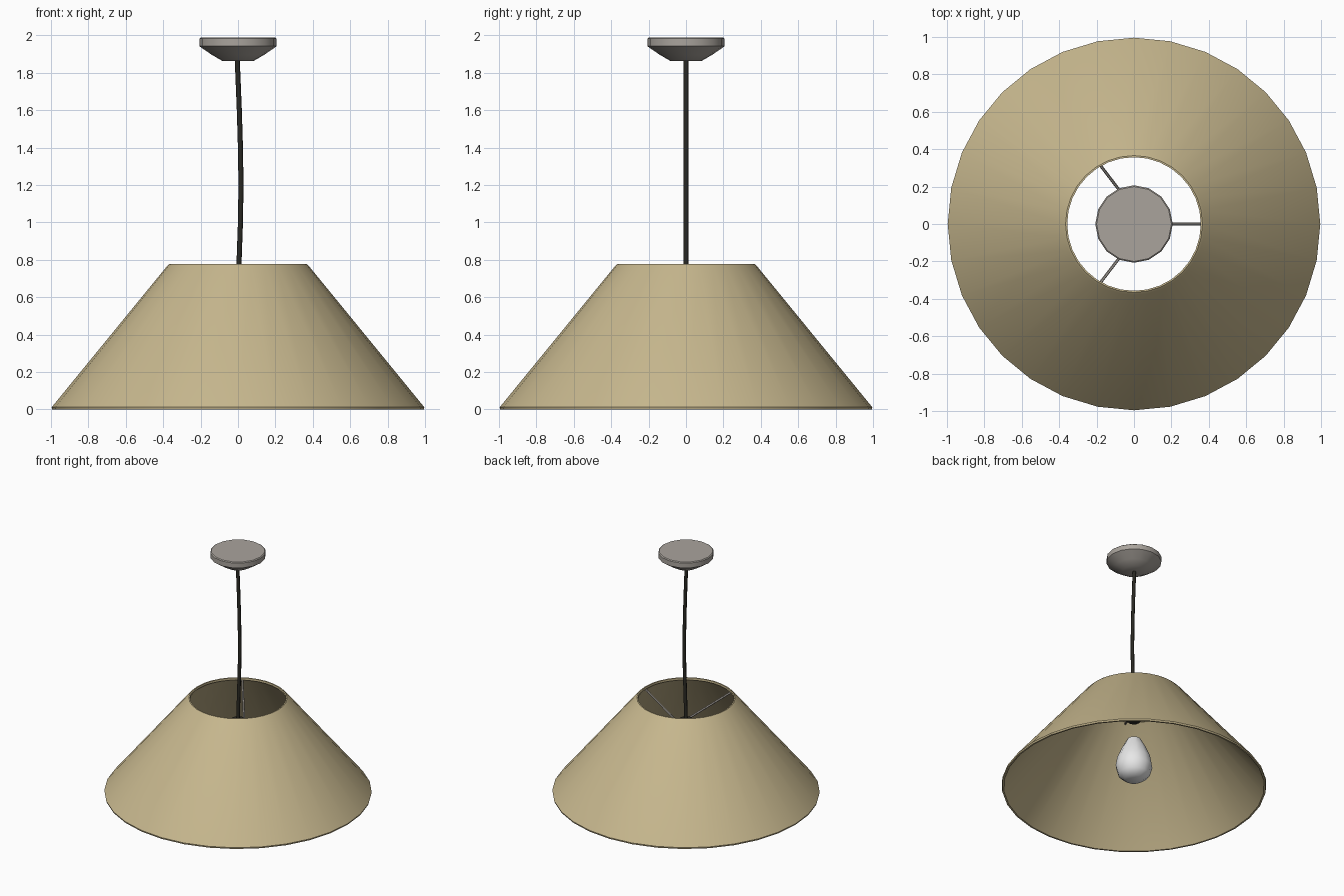
import bpy, bmesh, math
from mathutils import Vector

if "Cube" in bpy.data.objects:
    bpy.data.objects.remove(bpy.data.objects["Cube"])


def material(name, rgb):
    m = bpy.data.materials.new(name)
    m.diffuse_color = (*rgb, 1.0)
    m.use_nodes = True
    m.node_tree.nodes["Principled BSDF"].inputs["Base Color"].default_value = m.diffuse_color
    return m


BEIGE = material("beige_fabric", (0.57, 0.475, 0.27))
GREY = material("warm_grey_metal", (0.40, 0.37, 0.335))
BLACK = material("dark_cord", (0.022, 0.021, 0.016))
WHITE = material("white_glass", (0.85, 0.85, 0.85))


def finish(name, bm, mat, angle=35):
    bmesh.ops.remove_doubles(bm, verts=bm.verts, dist=1e-5)
    bmesh.ops.recalc_face_normals(bm, faces=bm.faces)
    me = bpy.data.meshes.new(name)
    bm.to_mesh(me)
    bm.free()
    me.materials.append(mat)
    ob = bpy.data.objects.new(name, me)
    bpy.context.collection.objects.link(ob)
    bpy.ops.object.select_all(action='DESELECT')
    ob.select_set(True)
    bpy.context.view_layer.objects.active = ob
    bpy.ops.object.shade_smooth_by_angle(angle=math.radians(angle))
    return ob


def lathe(name, profile, sides, mat, closed=False, angle=35):
    """Turn a (radius, z) profile about the z axis."""
    bm = bmesh.new()
    rings = []
    for r, z in profile:
        if r == 0:
            rings.append([bm.verts.new((0, 0, z))] * sides)
        else:
            rings.append([bm.verts.new((r * math.cos(2 * math.pi * i / sides),
                                        r * math.sin(2 * math.pi * i / sides), z))
                          for i in range(sides)])
    pairs = list(zip(rings, rings[1:]))
    if closed:
        pairs.append((rings[-1], rings[0]))
    for a, b in pairs:
        for i in range(sides):
            j = (i + 1) % sides
            quad = list(dict.fromkeys((a[i], a[j], b[j], b[i])))
            bm.faces.new(quad)
    return finish(name, bm, mat, angle)


def tube(name, points, radius, sides, mat):
    """Round tube along a path, capped at both ends."""
    bm = bmesh.new()
    pts = [Vector(p) for p in points]
    rings = []
    for k, p in enumerate(pts):
        d = pts[min(k + 1, len(pts) - 1)] - pts[max(k - 1, 0)]
        side = d.cross(Vector((0, 1, 0.1))).normalized()
        up = side.cross(d).normalized()
        rings.append([bm.verts.new(p + radius * (side * math.cos(2 * math.pi * i / sides)
                                                 + up * math.sin(2 * math.pi * i / sides)))
                      for i in range(sides)])
    for a, b in zip(rings, rings[1:]):
        for i in range(sides):
            j = (i + 1) % sides
            bm.faces.new((a[i], a[j], b[j], b[i]))
    bm.faces.new(rings[0])
    bm.faces.new(rings[-1])
    return finish(name, bm, mat, 50)


# Thin conical shade with a small lip at the top
lathe("shade", [(0.98, 0.0), (0.993, 0.0), (0.996, 0.012), (0.378, 0.768), (0.366, 0.778),
                (0.357, 0.778), (0.357, 0.76), (0.366, 0.755)], 32, BEIGE, closed=True)

# Ceiling canopy
lathe("ceiling_canopy", [(0, 1.988), (0.2, 1.988), (0.207, 1.982), (0.207, 1.942),
                         (0.14, 1.896), (0.085, 1.864), (0, 1.862)], 16, GREY)

# Gently bowed cord from canopy down to the socket
tube("cord", [(-0.004, 0, 1.87), (0.007, 0, 1.6), (0.013, 0, 1.4), (0.016, 0, 1.2),
              (0.013, 0, 1.0), (0.006, 0, 0.8), (0.0, 0, 0.59)], 0.0135, 8, BLACK)

# Socket
lathe("socket", [(0, 0.565), (0.05, 0.565), (0.05, 0.605), (0, 0.605)], 12, BLACK)

# Three spokes rising from the side of the socket to the shade
for n in range(3):
    a = 2 * math.pi * n / 3
    tube(f"spoke_{n + 1}", [(0.06, 0, 0.55), (0.37 * math.cos(a), 0.37 * math.sin(a), 0.752)],
         0.008, 6, GREY)

# Light bulb
lathe("bulb", [(0, 0.06), (0.07, 0.06), (0.12, 0.10), (0.14, 0.17), (0.128, 0.24),
               (0.09, 0.33), (0.05, 0.405), (0, 0.415)], 12, WHITE, angle=40)
